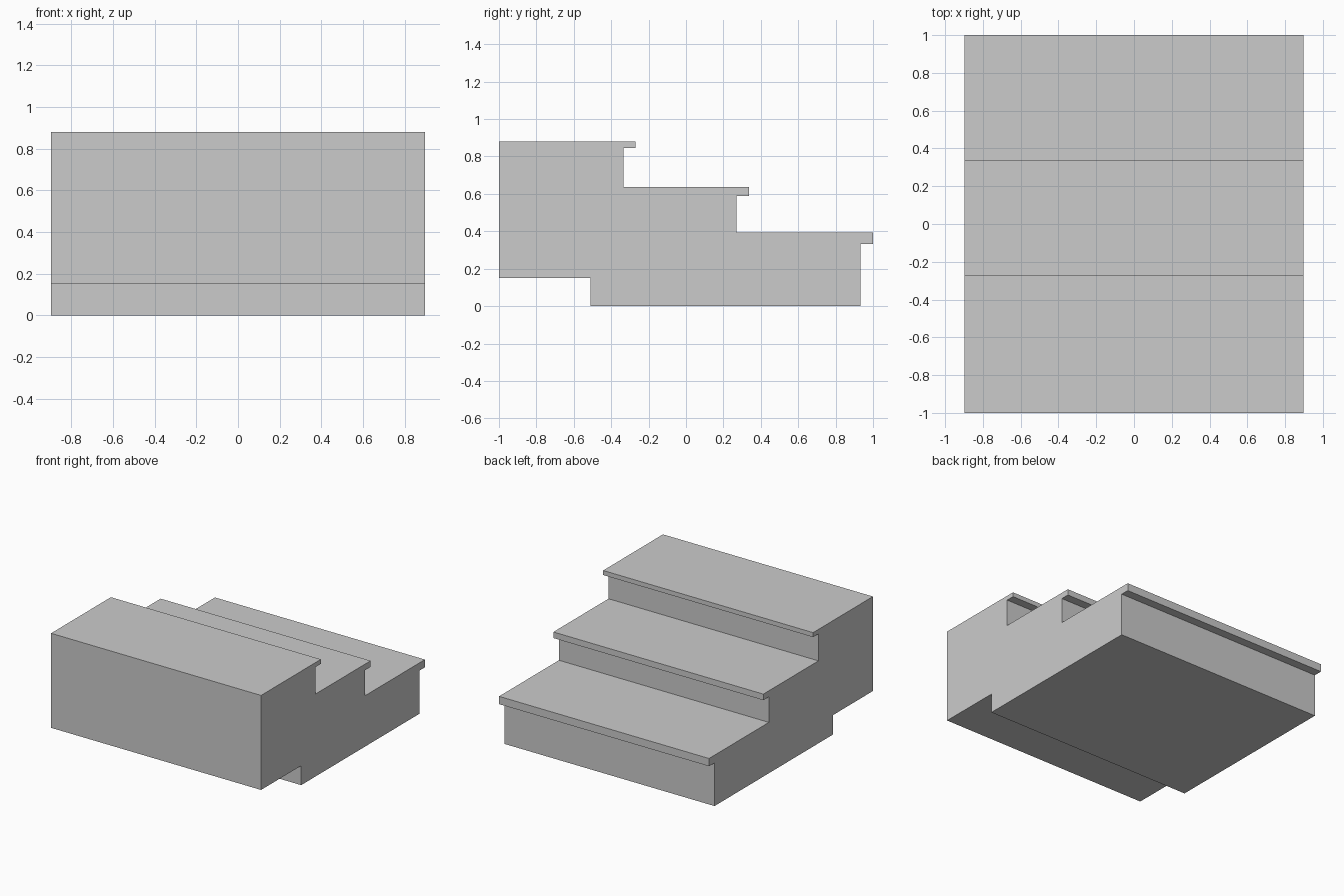
import bpy
import bmesh

if "Cube" in bpy.data.objects:
    bpy.data.objects.remove(bpy.data.objects["Cube"])

HALF_WIDTH = 0.897

# Each step, top to bottom: riser y, nosing y, tread z, nosing underside z
steps = [
    (-0.335, -0.27, 0.88, 0.845),
    (0.27, 0.337, 0.637, 0.59),
    (0.933, 1.0, 0.393, 0.333),
]

# Side profile (y, z): raised back underside, back wall, then the stepped front
profile = [(-0.51, 0.0), (-0.51, 0.15), (-1.0, 0.15), (-1.0, steps[0][2])]
for i, (riser, nose, top, under) in enumerate(steps):
    foot = steps[i + 1][2] if i + 1 < len(steps) else 0.0
    profile += [(nose, top), (nose, under), (riser, under), (riser, foot)]

# Extrude the profile across the width
bm = bmesh.new()
side = bm.faces.new([bm.verts.new((-HALF_WIDTH, y, z)) for y, z in profile])
extruded = bmesh.ops.extrude_face_region(bm, geom=[side], use_keep_orig=True)
far_verts = [g for g in extruded["geom"] if isinstance(g, bmesh.types.BMVert)]
bmesh.ops.translate(bm, verts=far_verts, vec=(2 * HALF_WIDTH, 0, 0))
bmesh.ops.recalc_face_normals(bm, faces=bm.faces[:])

mesh = bpy.data.meshes.new("stair_block")
bm.to_mesh(mesh)
bm.free()
bpy.context.collection.objects.link(bpy.data.objects.new("stair_block", mesh))
